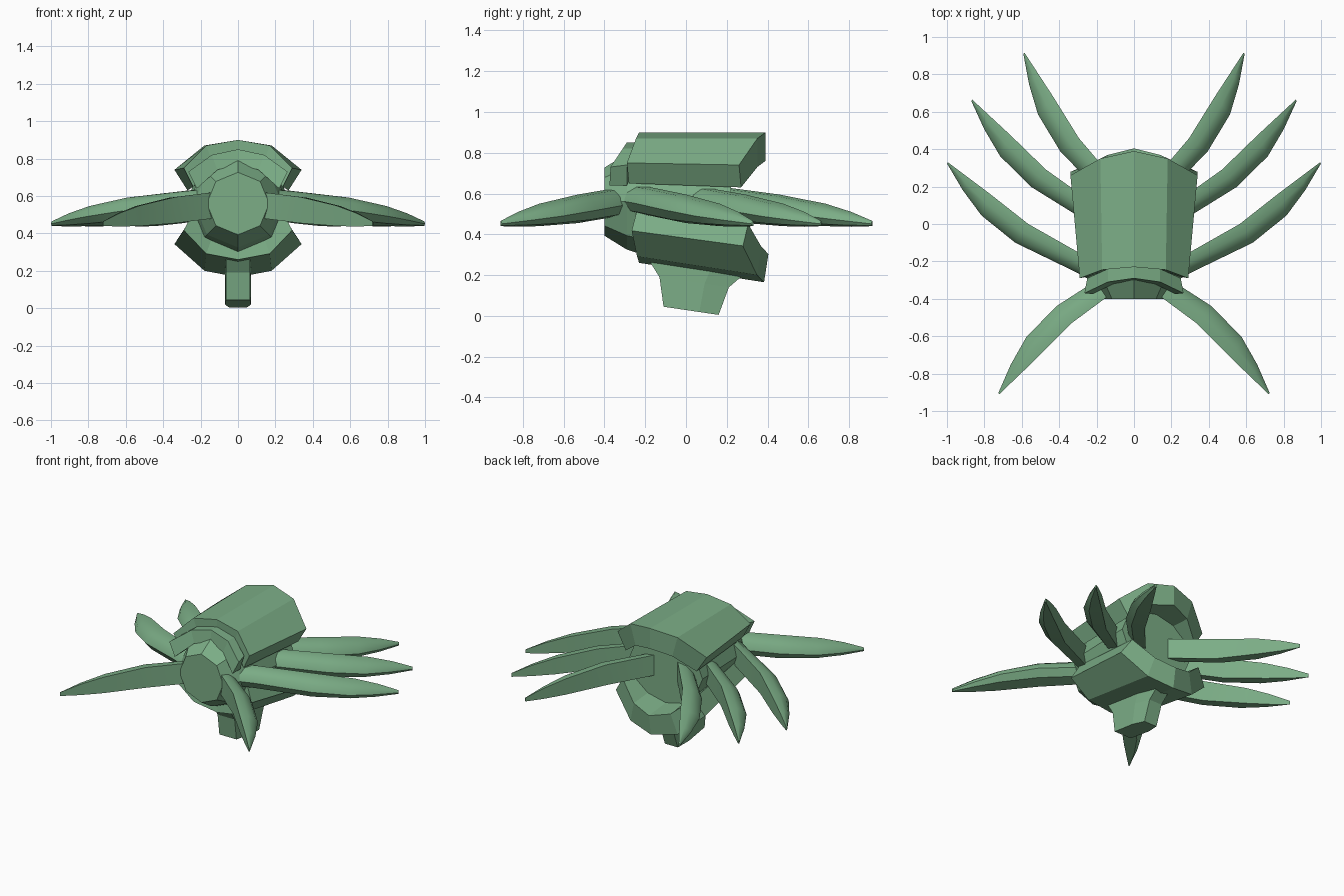
import bpy, bmesh, math
from mathutils import Vector, Matrix

cube = bpy.data.objects.get("Cube")
if cube:
    bpy.data.objects.remove(cube, do_unlink=True)

GREEN = (0.20, 0.42, 0.24, 1)
mat = bpy.data.materials.new("sage green")
mat.use_nodes = True
mat.diffuse_color = GREEN
mat.node_tree.nodes["Principled BSDF"].inputs["Base Color"].default_value = GREEN


def loft(name, rings, smooth=None):
    """Join closed rings of equal length into a capped solid."""
    bm = bmesh.new()
    loops = [[bm.verts.new(p) for p in ring] for ring in rings]
    n = len(loops[0])
    for a, b in zip(loops, loops[1:]):
        for i in range(n):
            j = (i + 1) % n
            bm.faces.new((a[i], a[j], b[j], b[i]))
    bm.faces.new(loops[0])
    bm.faces.new(loops[-1])
    bmesh.ops.recalc_face_normals(bm, faces=bm.faces)
    mesh = bpy.data.meshes.new(name)
    bm.to_mesh(mesh)
    bm.free()
    mesh.materials.append(mat)
    obj = bpy.data.objects.new(name, mesh)
    bpy.context.collection.objects.link(obj)
    if smooth:
        bpy.ops.object.select_all(action='DESELECT')
        obj.select_set(True)
        bpy.context.view_layer.objects.active = obj
        bpy.ops.object.shade_smooth_by_angle(angle=math.radians(smooth))
    return obj


def arc_plate(name, front_out, front_in, rear_out, rear_in, place=lambda v: v):
    """Mirrored faceted arch, each list running from the centre to one side."""
    rings = []
    # one cross-section ring per point across the arch, from -x to +x
    for side, order in ((-1, (2, 1)), (1, (0, 1, 2))):
        for i in order:
            ring = []
            for row in (front_out, front_in, rear_in, rear_out):
                x, y, z = row[i]
                ring.append(place(Vector((side * x, y, z))))
            rings.append(ring)
    return loft(name, rings)


# Faceted body
def octagon(y, r, z=0.56):
    return [(r * math.sin(k * math.pi / 4), y, z + r * math.cos(k * math.pi / 4))
            for k in range(8)]


loft("body", [octagon(-0.4, 0.167), octagon(-0.29, 0.235),
              octagon(-0.2, 0.265), octagon(0.22, 0.28)])

# Upper and lower shells
shell = (
    [(0, -0.23, 0.9), (0.17, -0.245, 0.87), (0.29, -0.29, 0.75)],
    [(0, -0.23, 0.79), (0.13, -0.24, 0.76), (0.24, -0.28, 0.65)],
    [(0, 0.39, 0.9), (0.18, 0.35, 0.87), (0.34, 0.26, 0.74)],
    [(0, 0.39, 0.76), (0.14, 0.35, 0.73), (0.27, 0.27, 0.63)],
)
tilt = Matrix.Rotation(math.radians(-8.8), 3, 'X')


def flip_down(v):
    return tilt @ Vector((v.x, v.y + 0.23, 0.9 - v.z)) + Vector((0, -0.23, 0.26))


arc_plate("upper_shell", *shell)
arc_plate("lower_shell", *shell, place=flip_down)

# Slanted collar ahead of the upper shell
arc_plate(
    "front_collar",
    [(0, -0.29, 0.85), (0.14, -0.31, 0.82), (0.265, -0.37, 0.73)],
    [(0, -0.3, 0.77), (0.11, -0.32, 0.74), (0.22, -0.375, 0.64)],
    [(0, -0.22, 0.85), (0.14, -0.24, 0.82), (0.25, -0.29, 0.74)],
    [(0, -0.22, 0.77), (0.11, -0.24, 0.74), (0.22, -0.29, 0.64)],
)


# Belly fin, flaring where it meets the lower shell
def fin_ring(y0, z0, y1, z1, w=0.065):
    plan = [(-w, 0), (w, 0), (w * 1.05, 0.65), (w * 0.75, 1),
            (-w * 0.75, 1), (-w * 1.05, 0.65)]
    return [(x, y0 + t * (y1 - y0), z0 + t * (z1 - z0)) for x, t in plan]


loft("belly_fin", [fin_ring(-0.11, 0.045, 0.16, 0.005),
                   fin_ring(-0.13, 0.19, 0.21, 0.14),
                   fin_ring(-0.18, 0.27, 0.28, 0.2)])

# Curved legs: inner edge, outer edge, bottom and top, relative to the tip
stations = [
    ((-0.92, -0.60), (-0.87, -0.69), 0.51, 0.645),
    ((-0.73, -0.50), (-0.68, -0.585), 0.49, 0.63),
    ((-0.43, -0.33), (-0.36, -0.43), 0.455, 0.595),
    ((-0.22, -0.165), (-0.18, -0.285), 0.44, 0.55),
    ((-0.10, -0.075), (-0.08, -0.15), 0.437, 0.51),
    ((0, 0), (0.004, -0.008), 0.44, 0.465),
]
# flat inner side, rounded outer side
section = [(0, 0), (0, 1), (0.45, 0.97), (0.85, 0.75), (1, 0.45), (0.7, 0.12)]


def leg(name, tip, turn, side, flip=1):
    rot = Matrix.Rotation(math.radians(turn), 3, 'Z')
    rings = []
    for inner, outer, low, high in stations:
        a, b = Vector((*inner, 0)), Vector((*outer, 0))
        ring = []
        for t, h in section:
            p = rot @ a.lerp(b, t)
            ring.append((side * (tip[0] + p.x), tip[1] + flip * p.y,
                         low + h * (high - low)))
        rings.append(ring)
    loft(name, rings, smooth=35)


for label, side in (("left", 1), ("right", -1)):
    leg(f"front_leg_{label}", (0.72, -0.91), 7, side, flip=-1)
    leg(f"middle_front_leg_{label}", (0.995, 0.33), 0, side)
    leg(f"middle_rear_leg_{label}", (0.865, 0.665), 6, side)
    leg(f"rear_leg_{label}", (0.585, 0.915), 20, side)
